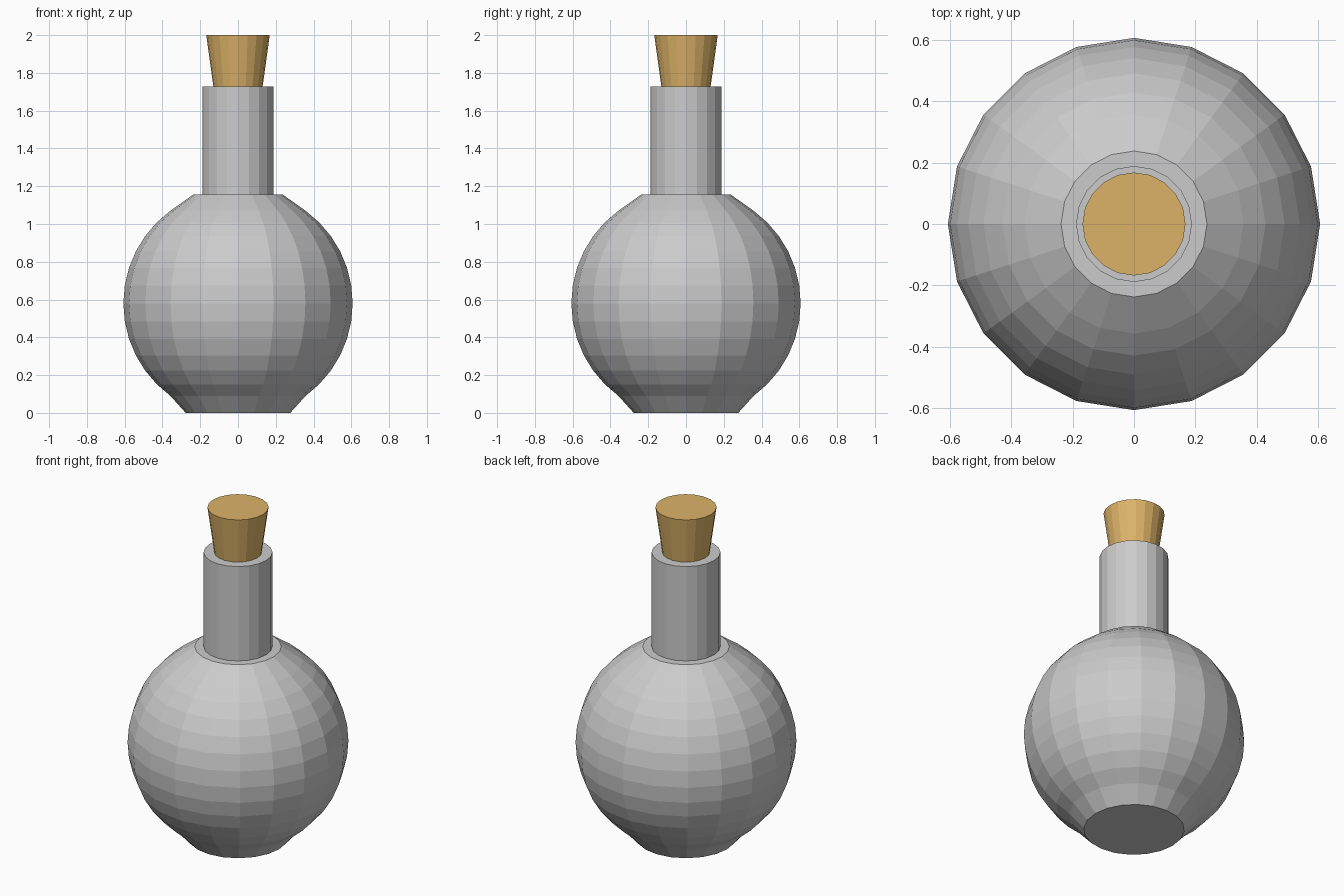
import bpy, bmesh
from math import sin, cos, radians, pi

if "Cube" in bpy.data.objects:
    bpy.data.objects.remove(bpy.data.objects["Cube"])

SIDES = 20


def lathe(name, profile, color=None):
    """Revolve (radius, z) points into a flat-shaded closed solid."""
    bm = bmesh.new()
    rings = [[bm.verts.new((r * cos(2 * pi * i / SIDES), r * sin(2 * pi * i / SIDES), z))
              for i in range(SIDES)] for r, z in profile]
    for low, high in zip(rings, rings[1:]):
        for i in range(SIDES):
            j = (i + 1) % SIDES
            bm.faces.new((low[i], low[j], high[j], high[i]))
    bm.faces.new(rings[0][::-1])
    bm.faces.new(rings[-1])
    mesh = bpy.data.meshes.new(name)
    bm.to_mesh(mesh)
    bm.free()
    obj = bpy.data.objects.new(name, mesh)
    bpy.context.collection.objects.link(obj)
    if color:
        mat = bpy.data.materials.new(name)
        mat.diffuse_color = color
        mat.use_nodes = True
        mat.node_tree.nodes["Principled BSDF"].inputs["Base Color"].default_value = mat.diffuse_color
        mesh.materials.append(mat)
    return obj


# Round body: sphere rings every 9 degrees with flattened base and shoulder
R, CENTER = 0.607, 0.58
sphere = [(R * cos(radians(a)), CENTER + R * sin(radians(a))) for a in range(-54, 55, 9)]
lathe("flask_body", [(0.277, 0.0)] + sphere + [(0.238, 1.155)])

# Straight neck
lathe("flask_neck", [(0.189, 1.155), (0.189, 1.727)])

# Tapered cork stopper, seated slightly into the neck
lathe("cork", [(0.128, 1.71), (0.168, 2.0)], (0.72, 0.45, 0.14, 1))
